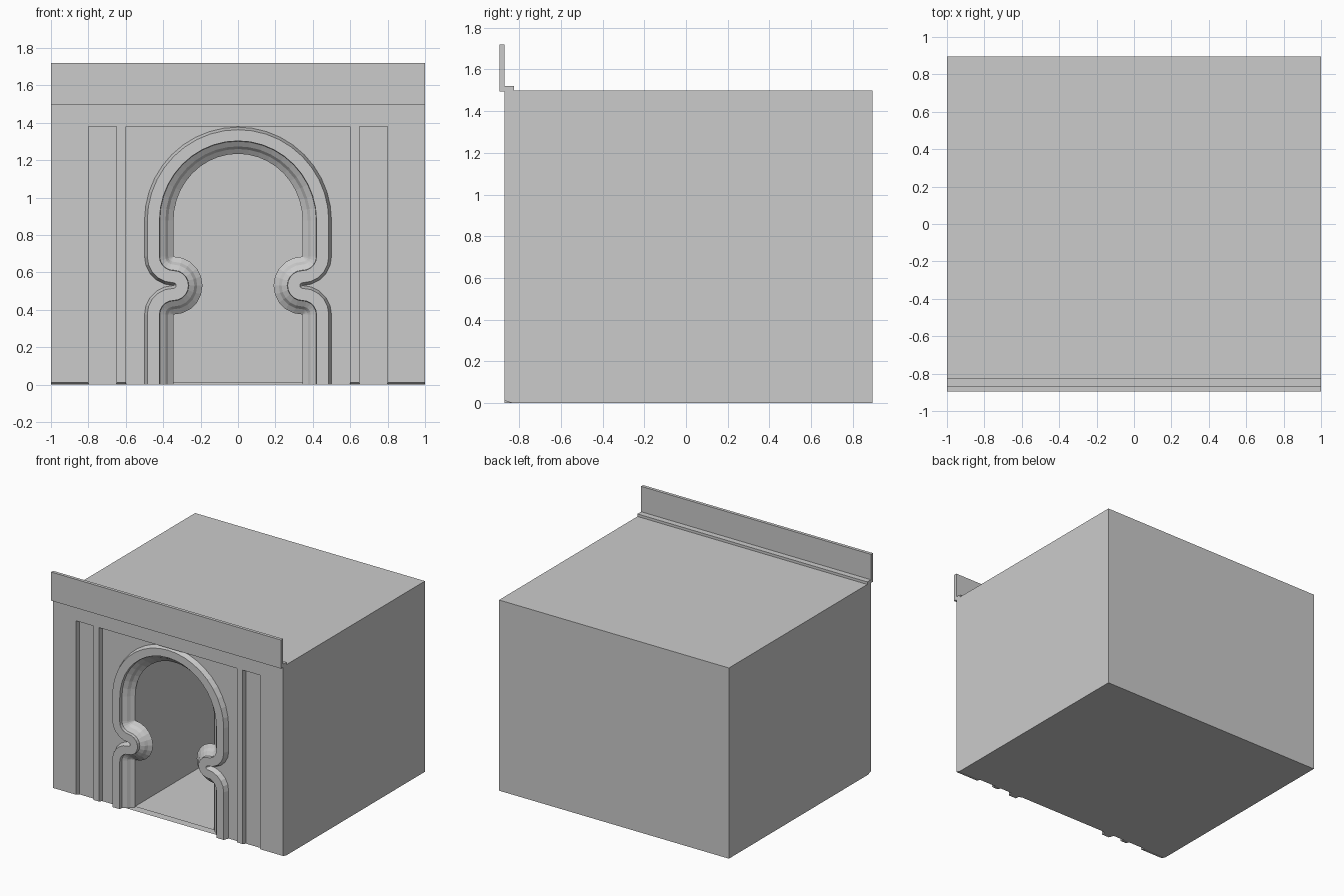
import bpy, bmesh
from math import sin, cos, radians

if "Cube" in bpy.data.objects:
    bpy.data.objects.remove(bpy.data.objects["Cube"], do_unlink=True)

stone = bpy.data.materials.new("pale_grey_stone")
stone.use_nodes = True
GREY = (0.6, 0.6, 0.6, 1)
stone.diffuse_color = GREY
stone.node_tree.nodes["Principled BSDF"].inputs["Base Color"].default_value = GREY

FRONT, RECESS, BACK = -0.87, -0.83, 0.895
WALL_TOP, PANEL_TOP = 1.5, 1.38


def finish(name, bm, recalc=True):
    if recalc:
        bmesh.ops.recalc_face_normals(bm, faces=bm.faces)
    mesh = bpy.data.meshes.new(name)
    bm.to_mesh(mesh)
    bm.free()
    mesh.materials.append(stone)
    obj = bpy.data.objects.new(name, mesh)
    bpy.context.collection.objects.link(obj)
    return obj


def prism(name, x0, x1, side):
    """Extrude a (y, z) side profile along x."""
    bm = bmesh.new()
    face = bm.faces.new([bm.verts.new((x0, y, z)) for y, z in side])
    ext = bmesh.ops.extrude_face_region(bm, geom=[face])["geom"]
    moved = [v for v in ext if isinstance(v, bmesh.types.BMVert)]
    bmesh.ops.translate(bm, verts=moved, vec=(x1 - x0, 0, 0))
    return finish(name, bm)


def box(name, x0, x1, y0, y1, z0, z1):
    return prism(name, x0, x1, [(y0, z0), (y0, z1), (y1, z1), (y1, z0)])


def open_front(obj, inward=False):
    """Remove the front face; optionally turn the box into a lining."""
    bm = bmesh.new()
    bm.from_mesh(obj.data)
    bmesh.ops.delete(bm, geom=[f for f in bm.faces if f.normal.y < -0.9], context="FACES")
    if inward:
        bmesh.ops.reverse_faces(bm, faces=bm.faces)
    bm.to_mesh(obj.data)
    bm.free()


def sheet(name, points):
    """Flat forward-facing face at the recess depth."""
    bm = bmesh.new()
    face = bm.faces.new([bm.verts.new((x, RECESS, z)) for x, z in points])
    face.normal_update()
    if face.normal.y > 0:
        face.normal_flip()
    return finish(name, bm, recalc=False)


# Arch outline, inset by t from its outer edge
HALF, PINCH_X, PINCH_Z, BEND, SPRING = 0.5, 0.345, 0.53, 0.155, 0.877


def arc(cx, cz, rx, rz, a0, a1, n):
    angles = [radians(a0 + (a1 - a0) * i / n) for i in range(n + 1)]
    return [(cx + rx * cos(a), cz + rz * sin(a)) for a in angles]


def arch_path(t):
    r = max(BEND - t, 0.001)
    c = max(t, 0.001)
    half = [(HALF - t, 0)]
    half += arc(PINCH_X, PINCH_Z - BEND, r, r, 0, 90, 5)
    half += arc(PINCH_X, PINCH_Z, c, c, 270, 90, 10)
    half += arc(PINCH_X, PINCH_Z + BEND, r, r, 270, 360, 5)
    half += arc(0, SPRING, HALF - t, HALF - 0.92 * t, 0, 90, 10)
    return half + [(-x, z) for x, z in reversed(half[:-1])]


# Main block and the room inside it
block = box("building_block", -1, 1, RECESS, BACK, 0, WALL_TOP)
open_front(block)
room = box("room_lining", -PINCH_X, PINCH_X, -0.79, 0.85, 0.01, 1.235)
open_front(room, inward=True)

# Raised strips of the front wall, with a bevelled foot
strip = [(FRONT, 0.012), (FRONT, PANEL_TOP), (RECESS, PANEL_TOP), (RECESS, 0)]
for side, s in (("left", 1), ("right", -1)):
    prism(side + "_corner_pilaster", s * 0.8, s * 1.0, strip)
    prism(side + "_inner_pilaster", s * 0.6, s * 0.65, strip)
    sheet(side + "_narrow_panel", [(s * 0.65, 0), (s * 0.8, 0),
                                   (s * 0.8, PANEL_TOP), (s * 0.65, PANEL_TOP)])
box("frieze", -1, 1, FRONT, RECESS, PANEL_TOP, WALL_TOP)

# Recessed panel around the arch
sheet("arch_panel", arch_path(0.003) + [(-0.6, 0), (-0.6, PANEL_TOP), (0.6, PANEL_TOP), (0.6, 0)])

# Stepped moulding swept around the arch: (inset, depth)
moulding = [(0, -0.785), (0, RECESS), (0.015, FRONT), (0.08, FRONT), (0.082, -0.845),
            (0.112, -0.825), (0.127, -0.805), (0.155, -0.785)]
bm = bmesh.new()
rows = [[bm.verts.new((x, y, z)) for x, z in arch_path(t)] for t, y in moulding]
for a, b in zip(rows, rows[1:] + rows[:1]):
    for i in range(len(a) - 1):
        bm.faces.new((a[i], a[i + 1], b[i + 1], b[i]))
for end in (0, -1):
    bm.faces.new([row[end] for row in rows])
finish("arch_moulding", bm)

# Parapet and the ledge behind it
box("parapet", -1, 1, -0.895, FRONT, 1.495, 1.72)
box("parapet_ledge", -1, 1, FRONT, -0.825, 1.495, 1.52)
